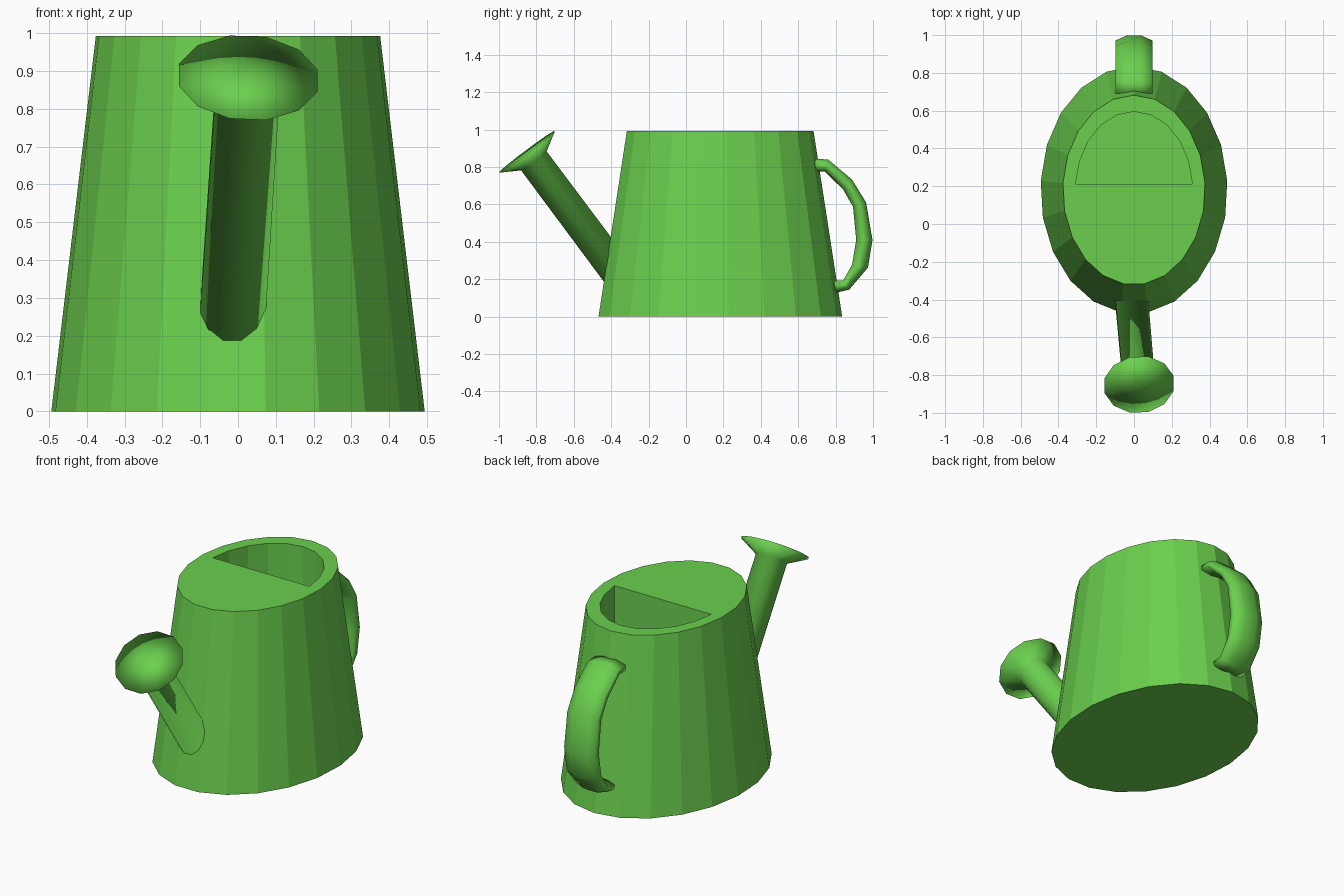
import bpy, bmesh, math
from mathutils import Vector

old = bpy.data.objects.get("Cube")
if old:
    bpy.data.objects.remove(old, do_unlink=True)

green = bpy.data.materials.new("leaf green")
green.use_nodes = True
COLOUR = (0.147, 0.63, 0.076, 1)
green.diffuse_color = COLOUR
green.node_tree.nodes["Principled BSDF"].inputs["Base Color"].default_value = COLOUR


def finish(name, bm, smooth):
    bmesh.ops.recalc_face_normals(bm, faces=bm.faces)
    for f in bm.faces:
        f.smooth = smooth
    mesh = bpy.data.meshes.new(name)
    bm.to_mesh(mesh)
    bm.free()
    mesh.materials.append(green)
    bpy.context.collection.objects.link(bpy.data.objects.new(name, mesh))


def ring(bm, points):
    return [bm.verts.new(p) for p in points]


def bridge(bm, a, b):
    n = len(a)
    for i in range(n):
        j = (i + 1) % n
        bm.faces.new((a[i], a[j], b[j], b[i]))


def loop_edges(bm, loop):
    return [bm.edges.get((loop[i - 1], loop[i])) for i in range(len(loop))]


# Can body: tapered oval with a half-oval filling well
SIDES = 21
CENTRE_Y = 0.18
HEIGHT = 0.992


def oval(rx, ry, z, steps):
    angles = [2 * math.pi * k / SIDES for k in steps]
    return [(rx * math.sin(a), CENTRE_Y + ry * math.cos(a), z) for a in angles]


bm = bmesh.new()
base = ring(bm, oval(0.495, 0.655, 0, range(SIDES)))
top = ring(bm, oval(0.377, 0.502, HEIGHT, range(SIDES)))
well_top = ring(bm, oval(0.31, 0.415, HEIGHT, range(-5, 6)))
well_floor = ring(bm, oval(0.31, 0.415, 0.1, range(-5, 6)))
bridge(bm, base, top)
bridge(bm, well_top, well_floor)
bm.faces.new(base)
bm.faces.new(well_floor)
bmesh.ops.triangle_fill(bm, use_beauty=True,
                        edges=loop_edges(bm, top) + loop_edges(bm, well_top))
finish("can_body", bm, False)

# Spout with flared sprinkler head
start = Vector((-0.022, -0.296, 0.14))
end = Vector((0.027, -0.85, 0.882))
axis = (end - start).normalized()
side = Vector((1, 0, 0))
side = (side - axis * side.dot(axis)).normalized()
up = axis.cross(side)


def circle(centre, r, n=12):
    angles = [2 * math.pi * (k + 0.5) / n for k in range(n)]
    return [centre + r * (side * math.cos(a) + up * math.sin(a)) for a in angles]


bm = bmesh.new()
rings = [ring(bm, circle(start, 0.09)),
         ring(bm, circle(end - axis * 0.06, 0.088)),
         ring(bm, circle(end, 0.19))]
for a, b in zip(rings, rings[1:]):
    bridge(bm, a, b)
bm.faces.new(rings[0])
hub = bm.verts.new(end)
rim = rings[-1]
for i in range(len(rim)):
    bm.faces.new((rim[i - 1], rim[i], hub))
finish("spout", bm, True)

# Handle: wide rounded band swept along outer and inner profile points (y, z)
outer = [(0.69, 0.845), (0.76, 0.84), (0.888, 0.733), (0.963, 0.61),
         (0.997, 0.41), (0.973, 0.262), (0.872, 0.144), (0.8, 0.128)]
inner = [(0.69, 0.775), (0.743, 0.775), (0.84, 0.68), (0.893, 0.588),
         (0.91, 0.41), (0.888, 0.278), (0.84, 0.193), (0.79, 0.193)]


def band(o, i, half_width=0.098, n=8):
    o, i = Vector((0, *o)), Vector((0, *i))
    mid, half = (o + i) / 2, (o - i) / 2
    points = []
    for k in range(n):
        a = 2 * math.pi * (k + 0.5) / n
        c, s = math.cos(a), math.sin(a)
        x = half_width * math.copysign(min(1, abs(c) / math.cos(math.pi / n)), c)
        points.append(mid + half * (s / math.cos(math.pi / n)) + Vector((x, 0, 0)))
    return points


bm = bmesh.new()
rings = [ring(bm, band(o, i)) for o, i in zip(outer, inner)]
for a, b in zip(rings, rings[1:]):
    bridge(bm, a, b)
bm.faces.new(rings[0])
bm.faces.new(rings[-1])
finish("handle", bm, True)
